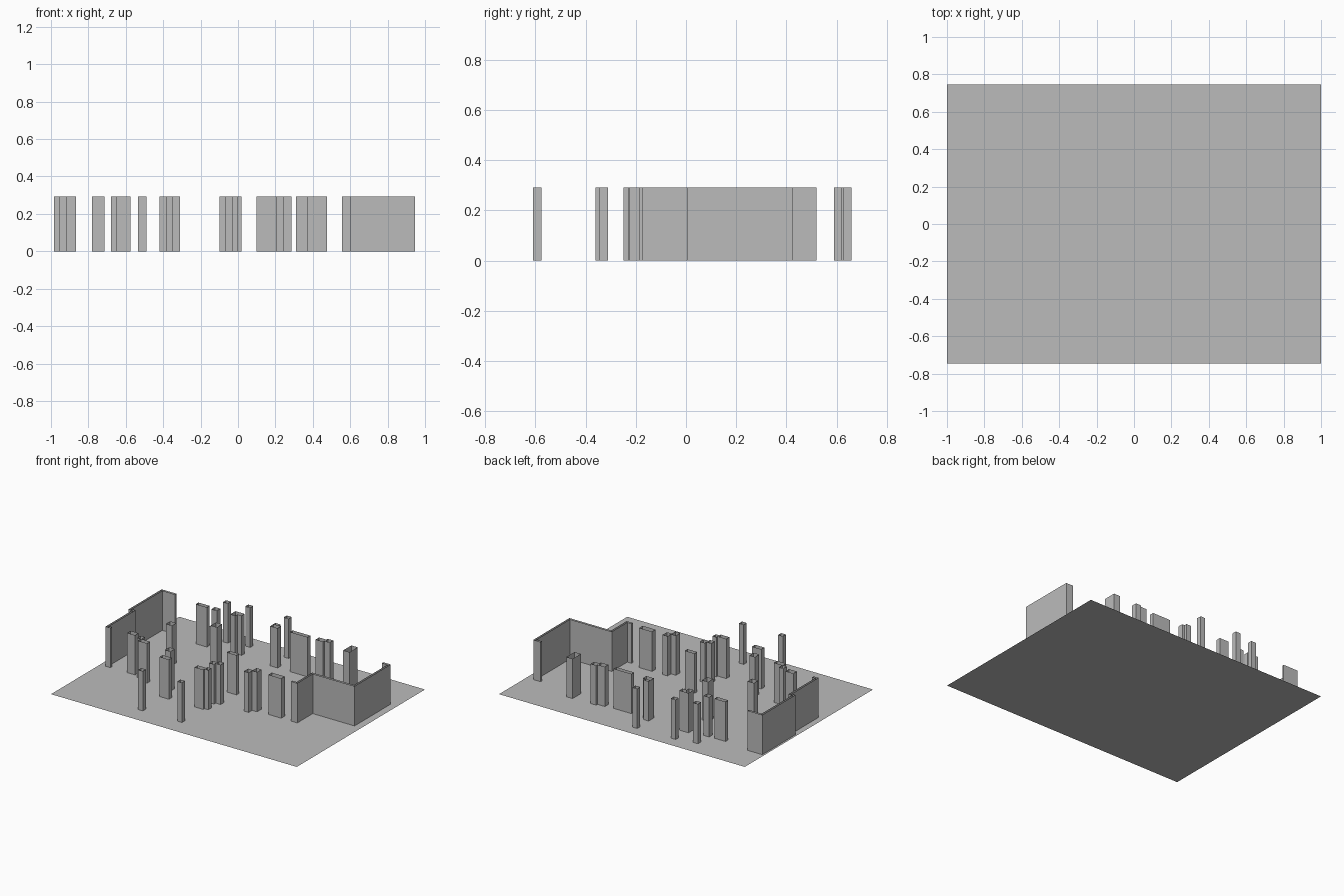
import bpy
import bmesh

if "Cube" in bpy.data.objects:
    bpy.data.objects.remove(bpy.data.objects["Cube"], do_unlink=True)

WALL_HEIGHT = 0.292
FLOOR_WIDTH, FLOOR_DEPTH = 2.0, 1.49
COLUMN_DEPTH = 0.04

# One plain material shared by the floor and everything standing on it
grey = bpy.data.materials.new("plain grey")
grey.use_nodes = True
colour = (0.5, 0.5, 0.5, 1)
grey.diffuse_color = colour
grey.node_tree.nodes["Principled BSDF"].inputs["Base Color"].default_value = colour


def finish(name, mesh_builder):
    """Turn a bmesh into a named, coloured object in the scene."""
    mesh = bpy.data.meshes.new(name)
    mesh_builder.to_mesh(mesh)
    mesh_builder.free()
    mesh.materials.append(grey)
    obj = bpy.data.objects.new(name, mesh)
    bpy.context.scene.collection.objects.link(obj)
    return obj


def open_wall(name, outline):
    """Raise a counter-clockwise outline into a shell with an open top."""
    builder = bmesh.new()
    lower = [builder.verts.new((x, y, 0)) for x, y in outline]
    upper = [builder.verts.new((x, y, WALL_HEIGHT)) for x, y in outline]
    for index in range(len(outline)):
        following = (index + 1) % len(outline)
        builder.faces.new((lower[index], lower[following],
                           upper[following], upper[index]))
    return finish(name, builder)


def column(name, left, right, front, depth=COLUMN_DEPTH):
    """Rectangular column between two x positions."""
    back = front + depth
    return open_wall(name, [(left, front), (right, front),
                            (right, back), (left, back)])


def stepped_column(name, left, middle, right, front, step, back):
    """L-shaped column whose right part starts further back by the step."""
    return open_wall(name, [(left, front), (middle, front),
                            (middle, front + step), (right, front + step),
                            (right, back), (left, back)])


def staggered_column(name, left, middle, right, front, shift,
                     depth=COLUMN_DEPTH):
    """Two joined blocks, the right one moved back by the shift."""
    back = front + depth
    return open_wall(name, [(left, front), (middle, front),
                            (middle, front + shift), (right, front + shift),
                            (right, back + shift), (middle, back + shift),
                            (middle, back), (left, back)])


# Floor sheet
floor = bmesh.new()
half_x, half_y = FLOOR_WIDTH / 2, FLOOR_DEPTH / 2
corners = [(-half_x, -half_y), (half_x, -half_y),
           (half_x, half_y), (-half_x, half_y)]
floor.faces.new([floor.verts.new((x, y, 0)) for x, y in corners])
finish("floor", floor)

# Long end walls with short returns
open_wall("west_wall", [
    (-.955, -.175), (-.915, -.175), (-.915, -.16), (-.94, -.16),
    (-.94, .15), (-.97, .15), (-.97, .505), (-.865, .505),
    (-.865, .52), (-.985, .52), (-.985, .135), (-.955, .135)])
open_wall("east_wall", [
    (.555, -.175), (.605, -.175), (.605, .005), (.945, .005),
    (.945, .425), (.885, .425), (.885, .41), (.93, .41),
    (.93, .02), (.59, .02), (.59, -.16), (.555, -.16)])

# Free-standing columns along the front edge
for side, left in (("west", -.385), ("middle", -.067)):
    column("porch_column_" + side, left, left + .038, -.61, .035)

# Front facade piers
column("front_pier_far_west", -.78, -.715, -.175)
column("front_pier_west", -.65, -.575, -.235, .035)
column("front_pier_west_return", -.68, -.645, -.2)
column("front_pier_outer_west", -.385, -.31, -.36, .035)
column("front_pier_inner_west", -.42, -.375, -.25, .05)
staggered_column("front_pier_outer_middle", -.1, -.03, 0, -.36, .015, .035)
staggered_column("front_pier_inner_middle", -.06, -.02, .02, -.25, .02)
staggered_column("front_pier_east", .205, .245, .285, -.225, .04, .05)
column("front_pier_far_east", .37, .475, -.175)

# Inner piers
column("inner_pier_west", -.65, -.6, .09, .05)
column("inner_pier_north", -.39, -.34, .24, .06)
column("inner_pier_middle", -.06, .02, -.045, .03)

# Rear facade piers
column("rear_pier_far_west", -.665, -.575, .46, .03)
column("rear_pier_west", -.535, -.49, .455)
stepped_column("rear_pier_inner_west", -.385, -.345, -.31, .46, .025, .52)
column("rear_pier_middle", -.06, 0, .46)
column("rear_pier_middle_return", -.06, -.02, .5, .02)
column("rear_pier_wide", .1, .245, .46, .03)
staggered_column("rear_pier_east", .31, .37, .415, .46, .015)
column("rear_pier_far_east", .558, .61, .425, .095)

# Free-standing columns along the rear edge
for side, left, front in (("west", -.535, .59), ("inner", -.375, .62),
                          ("middle", -.065, .625)):
    column("rear_column_" + side, left, left + .04, front, .035)
